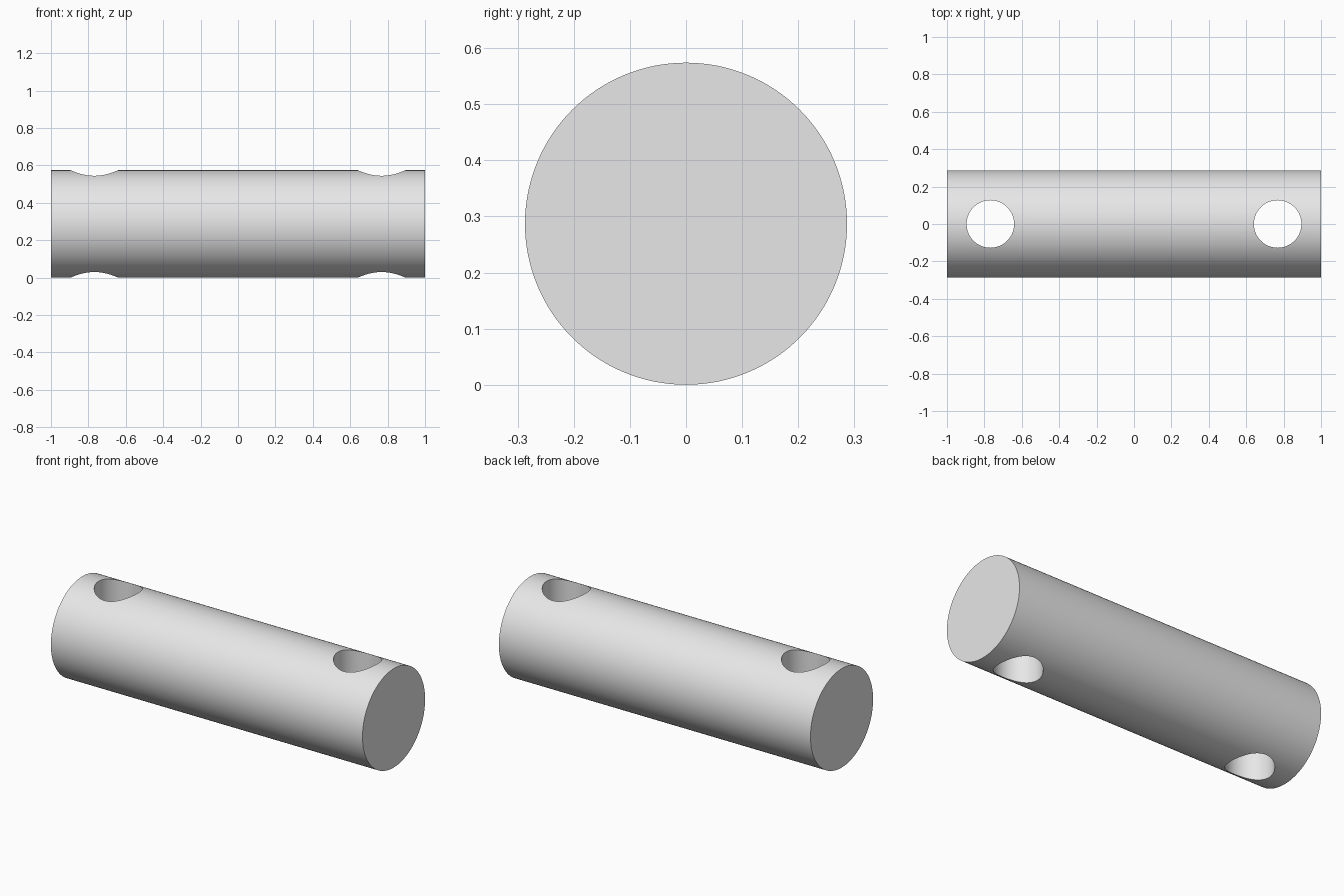
import bpy
from math import pi, radians

RADIUS = 0.287
HOLE_RADIUS = 0.127
HOLE_X = 0.768

cube = bpy.data.objects.get("Cube")
if cube:
    bpy.data.objects.remove(cube, do_unlink=True)

# Single plain grey finish
grey = bpy.data.materials.new("light_grey")
grey.use_nodes = True
grey.diffuse_color = (0.8, 0.8, 0.8, 1)
bsdf = next(n for n in grey.node_tree.nodes if n.type == 'BSDF_PRINCIPLED')
bsdf.inputs["Base Color"].default_value = (0.8, 0.8, 0.8, 1)


def cylinder(name, radius, length, location, rotation=(0, 0, 0)):
    bpy.ops.mesh.primitive_cylinder_add(
        vertices=128, radius=radius, depth=length,
        location=location, rotation=rotation)
    obj = bpy.context.object
    obj.name = name
    obj.data.materials.append(grey)
    return obj


# Solid bar lying along x
bar = cylinder("drilled_bar", RADIUS, 2, (0, 0, RADIUS), (0, pi / 2, 0))

# Two vertical through holes
for side, label in ((1, "left"), (-1, "right")):
    drill = cylinder(label + "_hole_cutter", HOLE_RADIUS, 1,
                     (side * HOLE_X, 0, RADIUS))
    bpy.context.view_layer.update()
    cut = bar.modifiers.new(label + "_hole", 'BOOLEAN')
    cut.operation = 'DIFFERENCE'
    cut.solver = 'EXACT'
    cut.object = drill
    bpy.ops.object.select_all(action='DESELECT')
    bar.select_set(True)
    bpy.context.view_layer.objects.active = bar
    bpy.ops.object.modifier_apply(modifier=cut.name)
    bpy.data.objects.remove(drill, do_unlink=True)

# Smooth walls, crisp rims
bpy.ops.object.shade_smooth_by_angle(angle=radians(30))
